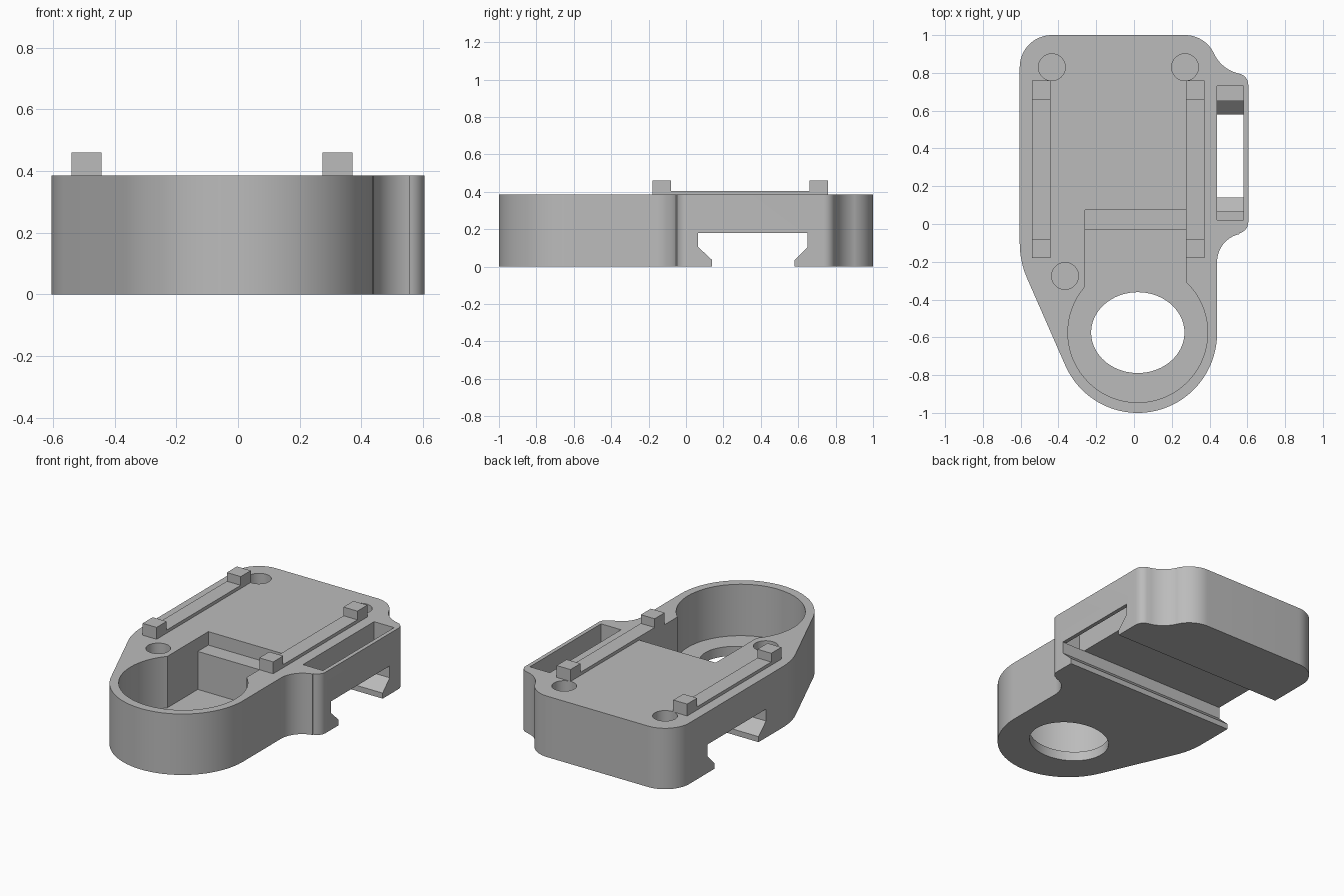
import bpy, bmesh
from math import radians, cos, sin

cube = bpy.data.objects.get("Cube")
if cube:
    bpy.data.objects.remove(cube, do_unlink=True)

grey = bpy.data.materials.new("light_grey")
grey.use_nodes = True
color = (0.5, 0.5, 0.5, 1)
grey.diffuse_color = color
grey.node_tree.nodes["Principled BSDF"].inputs["Base Color"].default_value = color

TOP = 0.385


def arc(cx, cy, rx, start, end, ry=None, step=5):
    """Points along an arc, in degrees, both ends included."""
    n = max(2, round(abs(end - start) / step))
    angles = [radians(start + (end - start) * i / n) for i in range(n + 1)]
    return [(cx + rx * cos(a), cy + (ry or rx) * sin(a)) for a in angles]


def prism(name, points, low, high, axis="z"):
    """Extrude a closed profile along z, or a (y, z) profile along x."""
    bm = bmesh.new()
    place = (lambda p: (*p, low)) if axis == "z" else (lambda p: (low, *p))
    face = bm.faces.new([bm.verts.new(place(p)) for p in points])
    side = bmesh.ops.extrude_face_region(bm, geom=[face])["geom"]
    move = (0, 0, high - low) if axis == "z" else (high - low, 0, 0)
    bmesh.ops.translate(bm, vec=move, verts=[v for v in side if isinstance(v, bmesh.types.BMVert)])
    bmesh.ops.recalc_face_normals(bm, faces=bm.faces)
    mesh = bpy.data.meshes.new(name)
    bm.to_mesh(mesh)
    bm.free()
    mesh.materials.append(grey)
    ob = bpy.data.objects.new(name, mesh)
    bpy.context.collection.objects.link(ob)
    return ob


def block(name, x0, x1, y0, y1, z0, z1):
    return prism(name, [(x0, y0), (x1, y0), (x1, y1), (x0, y1)], z0, z1)


def ellipse(name, cx, cy, rx, ry, z0, z1):
    return prism(name, arc(cx, cy, rx, 0, 360, ry)[:-1], z0, z1)


# Body outline, anticlockwise from the front ring
RING_Y = -0.577
outline = arc(0.02, RING_Y, 0.42, 203.8, 360, 0.423, 3)
outline += arc(0.59, -0.2, 0.15, 180, 102)
outline += arc(0.545, 0.01, 0.06, -78, 0, step=8)
outline += arc(0.545, 0.737, 0.06, 0, 78, step=8)
outline += arc(0.596, 0.982, 0.19, 258, 206)
outline += arc(0.27, 0.83, 0.17, 25, 90)
outline += arc(-0.435, 0.83, 0.17, 90, 180)
outline += arc(-0.135, -0.1, 0.47, 180, 203.8, step=3)
body = prism("body", outline, 0, TOP)

# Cutters: round bore, through hole, stepped pocket, side slot
cutters = [
    ellipse("bore", 0.02, -0.575, 0.37, 0.37, 0.06, 0.6),
    ellipse("through_hole", 0.02, -0.575, 0.247, 0.214, -0.2, 0.3),
    block("deep_pocket", -0.26, 0.275, -0.5, -0.03, 0.06, 0.6),
    block("ledge_pocket", -0.26, 0.275, -0.3, 0.075, 0.3, 0.6),
    block("side_slot", 0.44, 0.58, 0.02, 0.73, 0.18, 0.6),
]
# Dovetail channel across the underside
channel = [(0.14, -0.1), (0.58, -0.1), (0.58, 0.035), (0.65, 0.105),
           (0.65, 0.18), (0.065, 0.18), (0.065, 0.105), (0.14, 0.035)]
cutters.append(prism("dovetail_channel", channel, -1, 1, "x"))
# Blind screw holes
for x, y in ((-0.435, 0.83), (0.27, 0.83), (-0.365, -0.275)):
    cutters.append(ellipse("screw_hole", x, y, 0.071, 0.071, 0.12, 0.6))

for cutter in cutters:
    cutter.hide_render = True
    mod = body.modifiers.new(cutter.name, "BOOLEAN")
    mod.operation = "DIFFERENCE"
    mod.solver = "EXACT"
    mod.object = cutter

# Bake the cuts and drop the cutters
bpy.context.view_layer.update()
depsgraph = bpy.context.evaluated_depsgraph_get()
baked = bpy.data.meshes.new_from_object(body.evaluated_get(depsgraph))
body.modifiers.clear()
body.data = baked
for cutter in cutters:
    bpy.data.objects.remove(cutter, do_unlink=True)

bpy.ops.object.select_all(action="DESELECT")
body.select_set(True)
bpy.context.view_layer.objects.active = body
bpy.ops.object.shade_smooth_by_angle(angle=radians(25))

# Top rails with a raised stop at each end
for side, x0, x1 in (("right", -0.54, -0.443), ("left", 0.275, 0.372)):
    block(side + "_rail", x0, x1, -0.08, 0.66, TOP - 0.005, 0.405)
    block(side + "_front_stop", x0, x1, -0.18, -0.08, TOP - 0.005, 0.46)
    block(side + "_back_stop", x0, x1, 0.66, 0.76, TOP - 0.005, 0.46)
